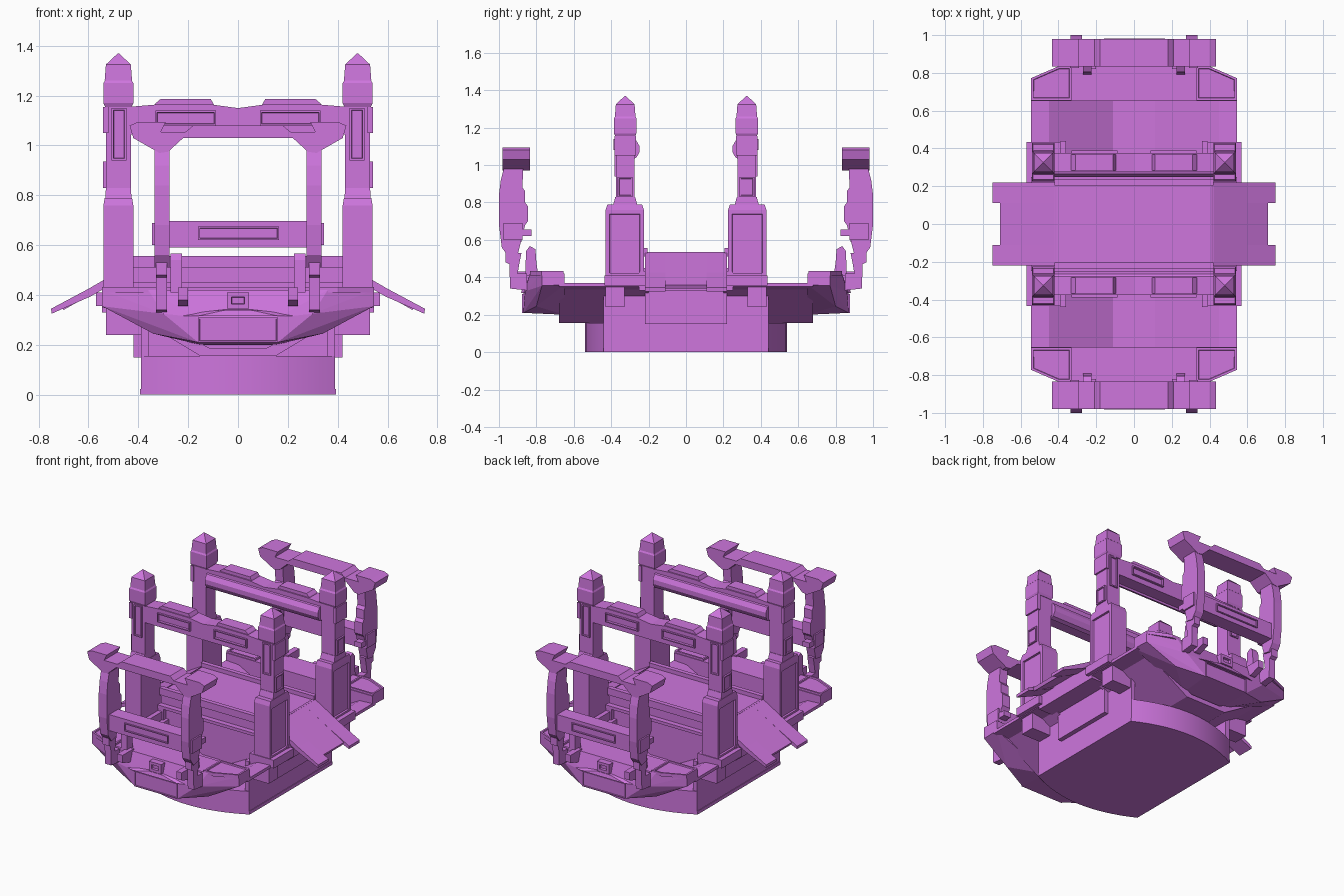
import bpy, bmesh, math
from mathutils import Vector

mat = bpy.data.materials.new("purple")
mat.diffuse_color = (0.62, 0.18, 0.73, 1)


def finish(name, bm, mir, recess=None):
    """Turn a bmesh into an object, with an optional recessed face and X/Y mirroring."""
    bmesh.ops.recalc_face_normals(bm, faces=bm.faces)
    for d, thick, depth in (recess or []):
        f = max(bm.faces, key=lambda f: f.normal.dot(Vector(d)) * 10 + f.calc_center_median().dot(Vector(d)) + f.calc_area())
        bmesh.ops.inset_individual(bm, faces=[f], thickness=thick, use_even_offset=True)
        bmesh.ops.inset_individual(bm, faces=[f], thickness=0.003, depth=-depth)
    me = bpy.data.meshes.new(name)
    bm.to_mesh(me)
    bm.free()
    me.materials.append(mat)
    ob = bpy.data.objects.new(name, me)
    bpy.context.collection.objects.link(ob)
    if mir:
        m = ob.modifiers.new("mirror", 'MIRROR')
        m.use_axis = ('x' in mir, 'y' in mir, False)
        m.use_mirror_merge = False
    return ob


def prism(name, pts, axis, a, b, mir="xy", recess=None):
    """Extrude a 2D profile along an axis (the profile uses the two other axes in order)."""
    bm = bmesh.new()
    def at(p, t):
        q = list(p)
        q.insert("xyz".index(axis), t)
        return q
    lo = [bm.verts.new(at(p, a)) for p in pts]
    hi = [bm.verts.new(at(p, b)) for p in pts]
    n = len(pts)
    bm.faces.new(lo)
    bm.faces.new(hi)
    for i in range(n):
        j = (i + 1) % n
        bm.faces.new((lo[i], lo[j], hi[j], hi[i]))
    return finish(name, bm, mir, recess)


def box(name, x0, x1, y0, y1, z0, z1, mir="xy", recess=None):
    return prism(name, [(x0, y0), (x1, y0), (x1, y1), (x0, y1)], 'z', z0, z1, mir, recess)


def hull(name, pts, mir="xy", recess=None):
    bm = bmesh.new()
    for p in pts:
        bm.verts.new(p)
    bmesh.ops.convex_hull(bm, input=bm.verts)
    bmesh.ops.dissolve_limit(bm, angle_limit=0.01, verts=bm.verts, edges=bm.edges)
    return finish(name, bm, mir, recess)


def both(half):
    """Complete a half profile (x >= 0) symmetrically."""
    return half + [(-x, z) for x, z in reversed(half) if x > 0]


# base with bowed ends
xs = [0.39 - 0.78 * i / 16 for i in range(17)]
arc = [(x, 0.54 - 0.10 * (x / 0.39) ** 2) for x in xs]
base = prism("base", arc + [(-x, -y) for x, y in arc], 'z', 0, 0.155, "")
base.data.shade_smooth()
base.data.set_sharp_from_angle(angle=math.radians(30))
box("base_side_wall", 0.36, 0.39, -0.44, 0.44, 0.15, 0.355, "x")
box("base_side_trim", 0.385, 0.394, -0.44, 0.44, 0.0, 0.022, "x")

# dished deck plates front and back
prism("deck_shell", both([(0.15, 0.155), (0.45, 0.335), (0.545, 0.35), (0.545, 0.37), (0.45, 0.365), (0.11, 0.185)]),
      'y', 0.2, 0.68, "y")

# centre block with raised rims
box("centre_block", -0.42, 0.42, -0.22, 0.22, 0.15, 0.53, "")
box("centre_rim", -0.42, 0.42, 0.205, 0.235, 0.51, 0.557, "y")
box("centre_ledge", -0.42, 0.42, 0.2, 0.255, 0.43, 0.45, "y")

# side wings
prism("wing_panel", [(0.41, 0.535), (0.71, 0.36), (0.70, 0.34), (0.41, 0.505)], 'y', -0.11, 0.11, "x")
prism("wing_corner", [(0.41, 0.535), (0.60, 0.425), (0.75, 0.345), (0.748, 0.325), (0.59, 0.395), (0.41, 0.50)],
      'y', 0.11, 0.22)

# bow bodies
hull("bow", [(s * x, y, z) for s in (1, -1) for x, y, z in [
    (0.545, 0.65, 0.42), (0.545, 0.77, 0.42), (0.36, 0.835, 0.42), (0.545, 0.65, 0.36), (0.545, 0.77, 0.355),
    (0.30, 0.86, 0.325), (0.16, 0.87, 0.31), (0.16, 0.87, 0.21), (0.34, 0.80, 0.245), (0.15, 0.65, 0.2)]], "y")
prism("bow_corner_rim", [(0.33, 0.655), (0.545, 0.655), (0.545, 0.772), (0.40, 0.835), (0.33, 0.835)],
      'z', 0.41, 0.433, "xy", [((0, 0, 1), 0.012, 0.008)])
box("bow_panel", -0.16, 0.16, 0.85, 0.876, 0.21, 0.31, "y", [((0, 1, 0), 0.006, 0.012)])
hull("bow_brow", [(s * x, y, z) for s in (1, -1) for x, y, z in [
    (0.31, 0.84, 0.318), (0.05, 0.875, 0.34), (0.05, 0.84, 0.345), (0.16, 0.882, 0.316), (0.1, 0.84, 0.32)]], "y")
box("bow_latch", -0.045, 0.045, 0.82, 0.88, 0.345, 0.41, "y", [((0, 1, 0), 0.018, 0.015)])
prism("bow_hook", [(0.79, 0.41), (0.86, 0.41), (0.855, 0.54), (0.835, 0.567), (0.805, 0.55), (0.80, 0.48)],
      'x', 0.225, 0.27)

# corner posts
box("post_sill", 0.39, 0.57, 0.22, 0.435, 0.355, 0.41)
box("side_sill", 0.38, 0.545, -0.25, 0.25, 0.33, 0.43, "x")
box("post_foot", 0.385, 0.53, 0.33, 0.43, 0.24, 0.36)
box("post_lower", 0.42, 0.54, 0.225, 0.43, 0.40, 0.76, "xy", [((1, 0, 0), 0.022, 0.012)])
hull("post_shoulder", [(x, y, 0.76) for x in (0.42, 0.54) for y in (0.225, 0.43)] +
     [(x, y, 0.79) for x in (0.425, 0.535) for y in (0.235, 0.42)] )
hull("post_collar", [(x, y, 0.785) for x in (0.427, 0.533) for y in (0.26, 0.39)] +
     [(x, y, 0.83) for x in (0.43, 0.53) for y in (0.272, 0.378)])
box("post_upper", 0.43, 0.53, 0.275, 0.375, 0.78, 1.17)
box("post_front_panel", 0.448, 0.508, 0.36, 0.383, 0.94, 1.15, "xy", [((0, 1, 0), 0.008, 0.01)])
box("post_side_pad_low", 0.52, 0.541, 0.285, 0.365, 0.83, 0.935, "xy", [((1, 0, 0), 0.008, 0.006)])
box("post_side_pad_high", 0.52, 0.541, 0.268, 0.382, 1.05, 1.155)
hull("post_head", [(0.48 + sx * w, 0.325 + sy * w, z) for sx in (-1, 1) for sy in (-1, 1)
                   for w, z in ((0.053, 1.155), (0.06, 1.17), (0.06, 1.25), (0.053, 1.262))])
hull("post_tip", [(0.48 + sx * w, 0.325 + sy * w, z) for sx in (-1, 1) for sy in (-1, 1)
                  for w, z in ((0.055, 1.26), (0.05, 1.325), (0.002, 1.37))])

# beams between the posts
prism("cross_beam", both([(0, 1.045), (0.44, 1.045), (0.44, 1.155), (0.32, 1.165), (0.11, 1.165), (0, 1.15)]),
      'y', 0.275, 0.375, "y")
prism("beam_cap", [(0.09, 1.15), (0.34, 1.15), (0.33, 1.17), (0.31, 1.187), (0.11, 1.187), (0.10, 1.17)],
      'y', 0.283, 0.368)
box("beam_outer_panel", 0.088, 0.332, 0.36, 0.388, 1.08, 1.14, "xy", [((0, 1, 0), 0.007, 0.014)])
prism("beam_inner_rib", [(0.29, 1.03), (0.265, 1.04), (0.248, 1.07), (0.248, 1.10), (0.265, 1.13), (0.29, 1.14)],
      'x', -0.42, 0.42, "y")

# end guards: top bar, bent legs, lower bar
prism("guard_top_bar", both([(0, 1.03), (0.22, 1.03), (0.28, 0.975), (0.315, 0.97), (0.42, 1.03), (0.435, 1.08),
                             (0.40, 1.095), (0.29, 1.095), (0.31, 1.055), (0.21, 1.055), (0.18, 1.08), (0, 1.08)]),
      'y', 0.835, 0.98, "y")
prism("guard_leg", [(0.87, 0.98), (0.975, 0.98), (0.99, 0.92), (1.0, 0.84), (1.0, 0.68), (0.985, 0.56), (0.95, 0.51),
                    (0.90, 0.52), (0.88, 0.60), (0.86, 0.68), (0.845, 0.70), (0.845, 0.78), (0.86, 0.80),
                    (0.86, 0.86), (0.875, 0.88)], 'x', 0.275, 0.335)
box("guard_leg_pad", 0.315, 0.345, 0.875, 0.975, 0.60, 0.69)
box("guard_lower_bar", -0.30, 0.30, 0.88, 0.975, 0.59, 0.698, "y")
box("guard_bar_slot", -0.16, 0.165, 0.96, 0.982, 0.62, 0.675, "y", [((0, 1, 0), 0.007, 0.014)])
box("guard_grip", 0.29, 0.34, 0.825, 0.88, 0.62, 0.655)
prism("guard_foot", [(0.88, 0.53), (0.965, 0.53), (0.965, 0.48), (0.945, 0.47), (0.94, 0.34), (0.85, 0.33),
                     (0.85, 0.42), (0.90, 0.42), (0.89, 0.48)], 'x', 0.285, 0.33)
prism("guard_bracket", [(0.82, 0.43), (0.94, 0.43), (0.94, 0.38), (0.87, 0.355), (0.82, 0.36)], 'x', 0.20, 0.24)
